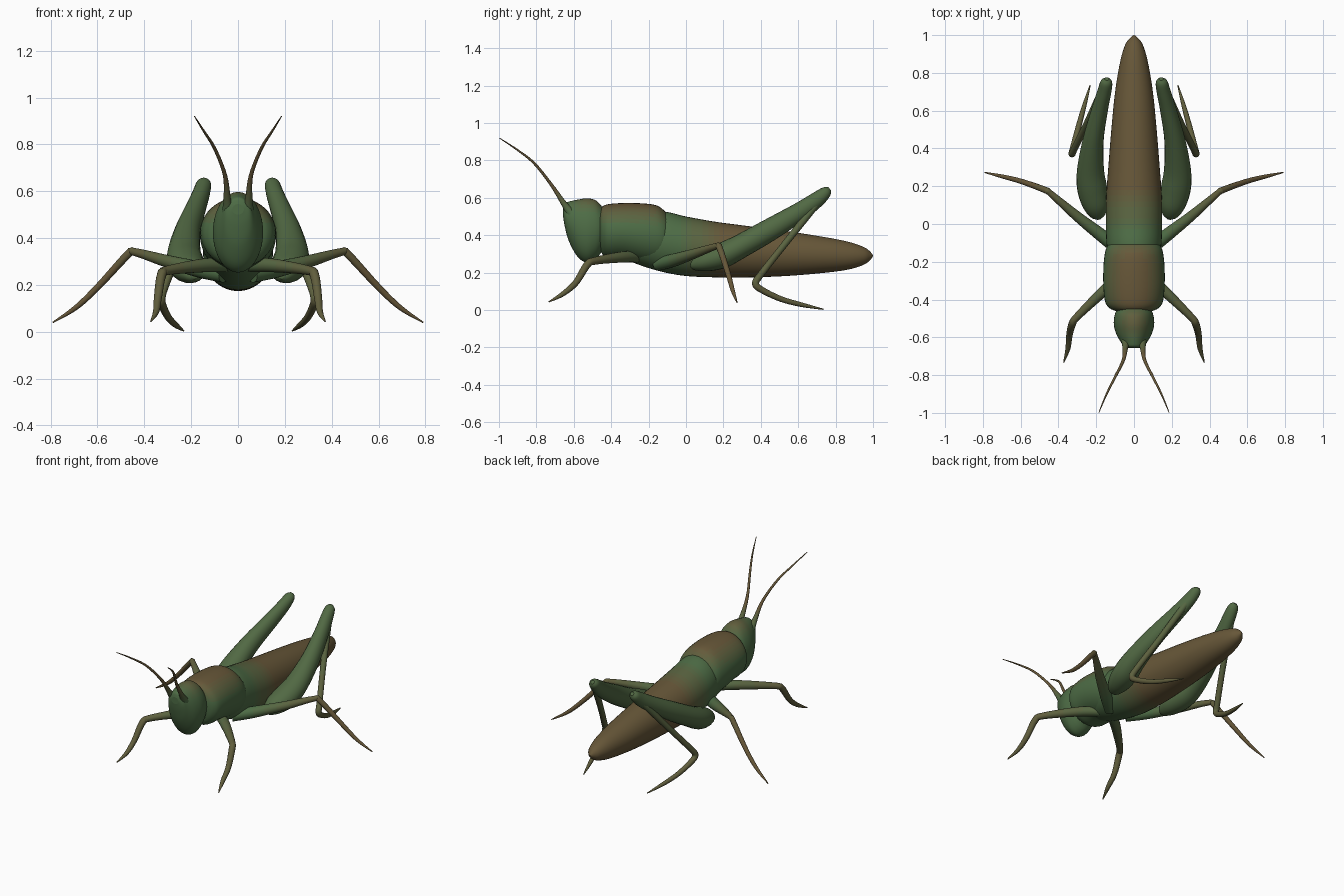
import bpy, bmesh, math
from mathutils import Vector

# Palette running from green to brown
GREEN, BROWN = (0.075, 0.15, 0.06), (0.135, 0.095, 0.04)
STEPS = 8
palette = []
for i in range(STEPS):
    f = i / (STEPS - 1)
    m = bpy.data.materials.new(f"green_to_brown_{i}")
    m.diffuse_color = [a + (b - a) * f for a, b in zip(GREEN, BROWN)] + [1]
    palette.append(m)


def clamp(v):
    return max(0.0, min(1.0, v))


def spline(rows, sub):
    """Catmull-Rom through rows of numbers."""
    out = []
    for i in range(len(rows) - 1):
        p0, p1 = rows[max(i - 1, 0)], rows[i]
        p2, p3 = rows[i + 1], rows[min(i + 2, len(rows) - 1)]
        for k in range(sub):
            t = k / sub
            out.append([0.5 * (2 * b + (c - a) * t + (2 * a - 5 * b + 4 * c - d) * t * t
                               + (3 * b - a - 3 * c + d) * t ** 3)
                        for a, b, c, d in zip(p0, p1, p2, p3)])
    return out + [list(rows[-1])]


def loft(name, rows, brown, ref=(1, 0, 0), axis=None, sub=5, sides=20):
    """Skin of elliptical rings; each row is x, y, z, side radius, other radius."""
    rows = spline(rows, sub)
    pts = [Vector(r[:3]) for r in rows]
    bm = bmesh.new()
    rings = []
    for i, r in enumerate(rows):
        t = Vector(axis) if axis else (pts[min(i + 1, len(pts) - 1)] - pts[max(i - 1, 0)]).normalized()
        s = Vector(ref)
        s = (s - t * s.dot(t)).normalized()
        u = s.cross(t)
        ra, rb = max(r[3], 0.002), max(r[4], 0.002)
        rings.append([bm.verts.new(pts[i] + s * ra * math.cos(a) + u * rb * math.sin(a))
                      for a in (2 * math.pi * k / sides for k in range(sides))])
    for a, b in zip(rings, rings[1:]):
        for k in range(sides):
            j = (k + 1) % sides
            bm.faces.new((a[k], a[j], b[j], b[k]))
    bm.faces.new(rings[0])
    bm.faces.new(rings[-1])
    bmesh.ops.recalc_face_normals(bm, faces=bm.faces)
    for f in bm.faces:
        f.smooth = len(f.verts) == 4
        f.material_index = round(clamp(brown(f.calc_center_median())) * (STEPS - 1))
    me = bpy.data.meshes.new(name)
    bm.to_mesh(me)
    bm.free()
    for m in palette:
        me.materials.append(m)
    ob = bpy.data.objects.new(name, me)
    bpy.context.collection.objects.link(ob)
    return ob


def body(name, sections, brown):
    """Sections are y, bottom z, top z, half width."""
    rows = [(0, y, (a + b) / 2, w, (b - a) / 2) for y, a, b, w in sections]
    loft(name, rows, brown, axis=(0, 1, 0), sides=40)


def pair(name, rows, brown, ref=(1, 0, 0)):
    """Left and right copies; rows are x, y, z, radius[, second radius]."""
    for side, s in (("right", 1), ("left", -1)):
        loft(f"{name}_{side}", [(s * r[0], r[1], r[2], r[3], r[-1]) for r in rows], brown, ref)


# Head
body("head", [
    (-0.657, 0.50, 0.545, 0.025), (-0.648, 0.445, 0.57, 0.052), (-0.625, 0.365, 0.58, 0.07),
    (-0.58, 0.285, 0.59, 0.095), (-0.53, 0.253, 0.597, 0.107), (-0.485, 0.27, 0.588, 0.103),
    (-0.455, 0.305, 0.56, 0.092), (-0.435, 0.34, 0.53, 0.08)],
    lambda c: (c.z - 0.52) * 10 * clamp((c.y + 0.63) * 10))

# Pronotum
body("pronotum", [
    (-0.46, 0.33, 0.535, 0.10), (-0.445, 0.295, 0.555, 0.13), (-0.41, 0.275, 0.567, 0.153),
    (-0.33, 0.272, 0.572, 0.162), (-0.23, 0.25, 0.57, 0.162), (-0.16, 0.24, 0.56, 0.155),
    (-0.12, 0.25, 0.535, 0.143), (-0.09, 0.28, 0.50, 0.12)],
    lambda c: (c.z - 0.45) * 9)

# Abdomen with folded wings
body("abdomen", [
    (-0.36, 0.29, 0.44, 0.08), (-0.26, 0.245, 0.48, 0.12), (-0.13, 0.205, 0.525, 0.143),
    (0.0, 0.182, 0.50, 0.149), (0.15, 0.175, 0.473, 0.147), (0.3, 0.174, 0.453, 0.136),
    (0.5, 0.18, 0.427, 0.12), (0.7, 0.195, 0.397, 0.10), (0.86, 0.215, 0.367, 0.073),
    (0.95, 0.242, 0.337, 0.046), (0.985, 0.268, 0.312, 0.02), (1.0, 0.288, 0.292, 0.002)],
    lambda c: (c.y + 0.05) * 4)

# Antennae
pair("antenna", [
    (0.042, -0.61, 0.51, 0.028), (0.046, -0.65, 0.565, 0.016), (0.056, -0.72, 0.67, 0.009),
    (0.10, -0.81, 0.783, 0.007), (0.145, -0.90, 0.855, 0.005), (0.186, -0.998, 0.92, 0.002)],
    lambda c: (c.z - 0.52) * 8)

# Front legs
pair("front_leg", [
    (0.05, -0.26, 0.285, 0.03), (0.15, -0.345, 0.283, 0.029), (0.30, -0.49, 0.262, 0.02),
    (0.327, -0.53, 0.24, 0.02), (0.342, -0.59, 0.145, 0.017), (0.35, -0.66, 0.085, 0.013),
    (0.372, -0.733, 0.044, 0.003)],
    lambda c: 0.35 + (abs(c.x) - 0.15) * 2, ref=(0.5, 0.5, 0.7))

# Middle legs
pair("middle_leg", [
    (0.06, -0.15, 0.245, 0.035), (0.16, -0.07, 0.265, 0.035), (0.30, 0.04, 0.30, 0.027),
    (0.44, 0.16, 0.34, 0.017), (0.47, 0.18, 0.33, 0.017), (0.595, 0.225, 0.195, 0.014),
    (0.69, 0.25, 0.105, 0.011), (0.79, 0.273, 0.04, 0.003)],
    lambda c: (abs(c.x) - 0.15) * 2.5, ref=(0, 1, 0))

# Hind thighs
pair("hind_thigh", [
    (0.185, 0.025, 0.235, 0.01, 0.01), (0.19, 0.045, 0.24, 0.04, 0.03),
    (0.203, 0.10, 0.26, 0.068, 0.055), (0.222, 0.19, 0.29, 0.079, 0.068),
    (0.23, 0.29, 0.34, 0.071, 0.064), (0.215, 0.45, 0.43, 0.055, 0.06),
    (0.18, 0.61, 0.527, 0.043, 0.05), (0.157, 0.70, 0.59, 0.037, 0.042),
    (0.146, 0.75, 0.632, 0.031, 0.03), (0.144, 0.768, 0.648, 0.012, 0.012)],
    lambda c: 0.08)

# Hind shins and feet
pair("hind_shin", [
    (0.146, 0.75, 0.635, 0.018), (0.18, 0.68, 0.545, 0.02), (0.25, 0.53, 0.355, 0.018),
    (0.315, 0.40, 0.19, 0.018), (0.328, 0.372, 0.14, 0.019), (0.32, 0.41, 0.105, 0.017),
    (0.295, 0.51, 0.058, 0.015), (0.265, 0.62, 0.028, 0.012), (0.232, 0.735, 0.004, 0.003)],
    lambda c: 0.75 - c.z * 0.8)
